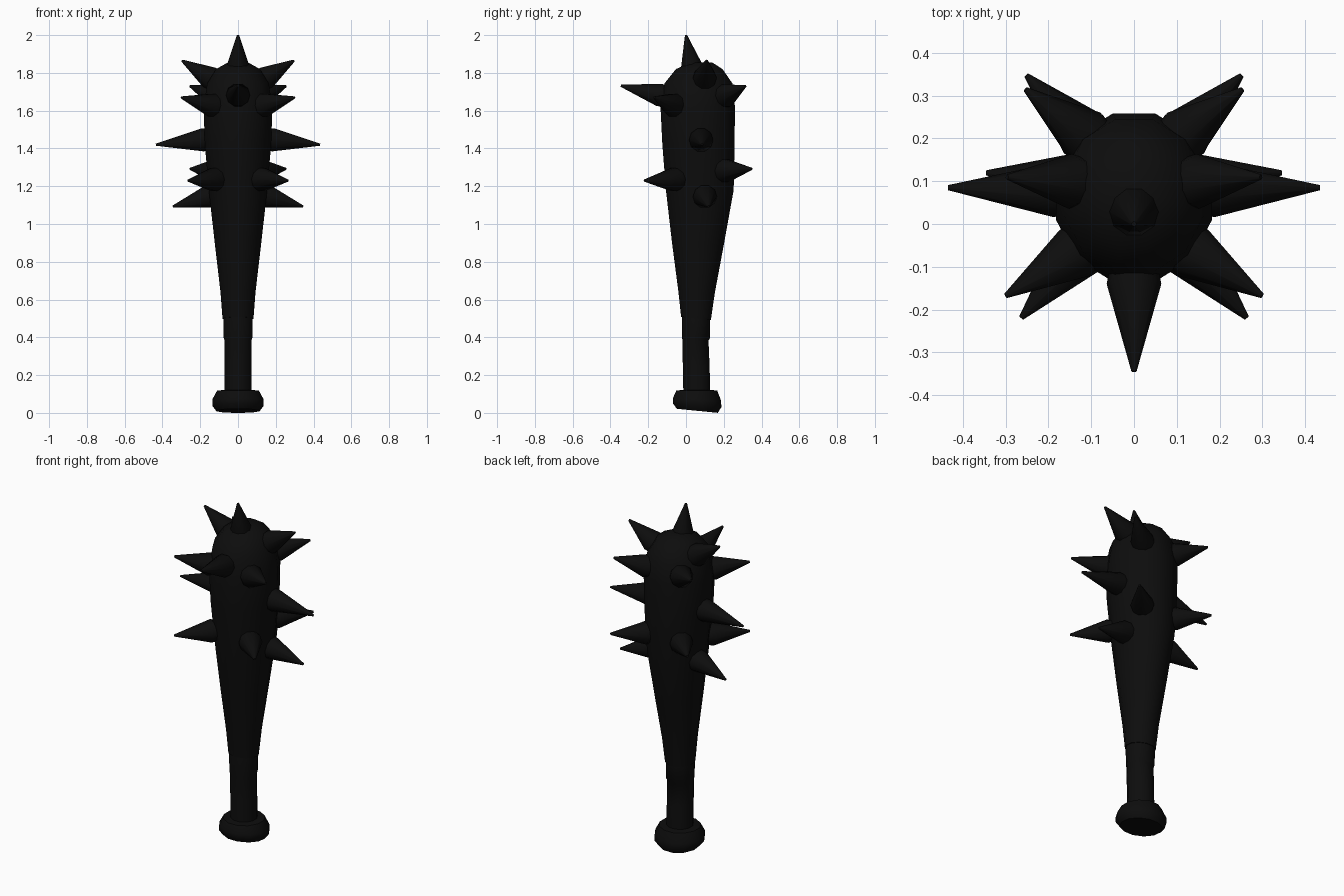
import bpy, bmesh, math
from mathutils import Vector

if "Cube" in bpy.data.objects:
    bpy.data.objects.remove(bpy.data.objects["Cube"])

black = bpy.data.materials.new("black")
black.diffuse_color = (0.004, 0.004, 0.004, 1)
black.use_nodes = True
black.node_tree.nodes["Principled BSDF"].inputs["Base Color"].default_value = black.diffuse_color


def loft(bm, rings):
    """Skin a list of vertex-position rings and cap both ends."""
    loops = [[bm.verts.new(p) for p in ring] for ring in rings]
    n = len(loops[0])
    for a, b in zip(loops, loops[1:]):
        for i in range(n):
            j = (i + 1) % n
            bm.faces.new((a[i], a[j], b[j], b[i]))
    bm.faces.new(loops[0][::-1])
    bm.faces.new(loops[-1])


def finish(name, bm, angle):
    bmesh.ops.recalc_face_normals(bm, faces=bm.faces[:])
    me = bpy.data.meshes.new(name)
    bm.to_mesh(me)
    bm.free()
    me.materials.append(black)
    ob = bpy.data.objects.new(name, me)
    bpy.context.collection.objects.link(ob)
    bpy.ops.object.select_all(action='DESELECT')
    ob.select_set(True)
    bpy.context.view_layer.objects.active = ob
    bpy.ops.object.shade_smooth_by_angle(angle=math.radians(angle))
    return ob


def body(name, sections, sides=12):
    """Sections: z, centre y, x radius, y radius, tilt along y."""
    rings = []
    for z, cy, rx, ry, tilt in sections:
        ring = []
        for i in range(sides):
            a = math.tau * (i + 0.5) / sides
            dy = ry * math.sin(a)
            ring.append((rx * math.cos(a) * 1.02, cy + dy * 1.02, z - tilt * dy))
        rings.append(ring)
    bm = bmesh.new()
    loft(bm, rings)
    return finish(name, bm, 40)


# Pommel
body("pommel", [
    (0.011, 0.060, 0.115, 0.110, 0.10),
    (0.040, 0.059, 0.138, 0.130, 0.08),
    (0.070, 0.058, 0.138, 0.130, 0.05),
    (0.118, 0.057, 0.112, 0.110, 0.0),
    (0.122, 0.057, 0.070, 0.070, 0.0)])

# Grip
body("grip", [
    (0.10, 0.057, 0.072, 0.072, 0.0),
    (0.25, 0.054, 0.072, 0.072, 0.0),
    (0.385, 0.050, 0.073, 0.070, 0.0),
    (0.40, 0.052, 0.077, 0.075, 0.1),
    (0.52, 0.053, 0.079, 0.076, 0.1)])

# Club head widening to a rounded top
body("club", [
    (0.50, 0.053, 0.083, 0.080, 0.1),
    (0.64, 0.056, 0.094, 0.098, 0.05),
    (0.90, 0.064, 0.125, 0.140, 0.0),
    (1.18, 0.073, 0.157, 0.182, 0.0),
    (1.42, 0.066, 0.178, 0.194, 0.0),
    (1.62, 0.062, 0.185, 0.200, 0.0),
    (1.745, 0.066, 0.165, 0.182, 0.0),
    (1.82, 0.070, 0.118, 0.125, 0.0),
    (1.855, 0.080, 0.055, 0.060, 0.0)])


# Spikes: sunken root, wide rim, narrow tip
def spike(name, rim, tip, r=0.064, sides=10):
    rim, tip = Vector(rim), Vector(tip)
    d = (tip - rim).normalized()
    rot = d.to_track_quat('Z', 'Y')
    rings = []
    for c, rad in ((rim - d * 0.08, r * 0.75), (rim, r), (tip, 0.006)):
        rings.append([c + rot @ Vector((rad * math.cos(math.tau * i / sides),
                                        rad * math.sin(math.tau * i / sides), 0))
                      for i in range(sides)])
    bm = bmesh.new()
    loft(bm, rings)
    finish(name, bm, 45)


spike("top_spike", (0, 0.032, 1.825), (0, 0, 2.0))
spike("front_spike", (0, -0.14, 1.683), (0, -0.345, 1.732))

pairs = {
    "crown_spike": ((0.15, 0.10, 1.775), (0.297, 0.11, 1.865)),
    "upper_front_spike": ((0.14, -0.068, 1.63), (0.30, -0.168, 1.67)),
    "upper_back_spike": ((0.118, 0.21, 1.68), (0.254, 0.315, 1.73)),
    "side_spike": ((0.187, 0.08, 1.445), (0.435, 0.085, 1.42)),
    "lower_back_spike": ((0.118, 0.21, 1.282), (0.252, 0.348, 1.292)),
    "lower_front_spike": ((0.13, -0.068, 1.235), (0.264, -0.22, 1.23)),
    "lower_side_spike": ((0.155, 0.10, 1.145), (0.345, 0.12, 1.092)),
}
for name, (rim, tip) in pairs.items():
    for side, s in (("right", 1), ("left", -1)):
        spike(f"{name}_{side}", (rim[0] * s, *rim[1:]), (tip[0] * s, *tip[1:]))
